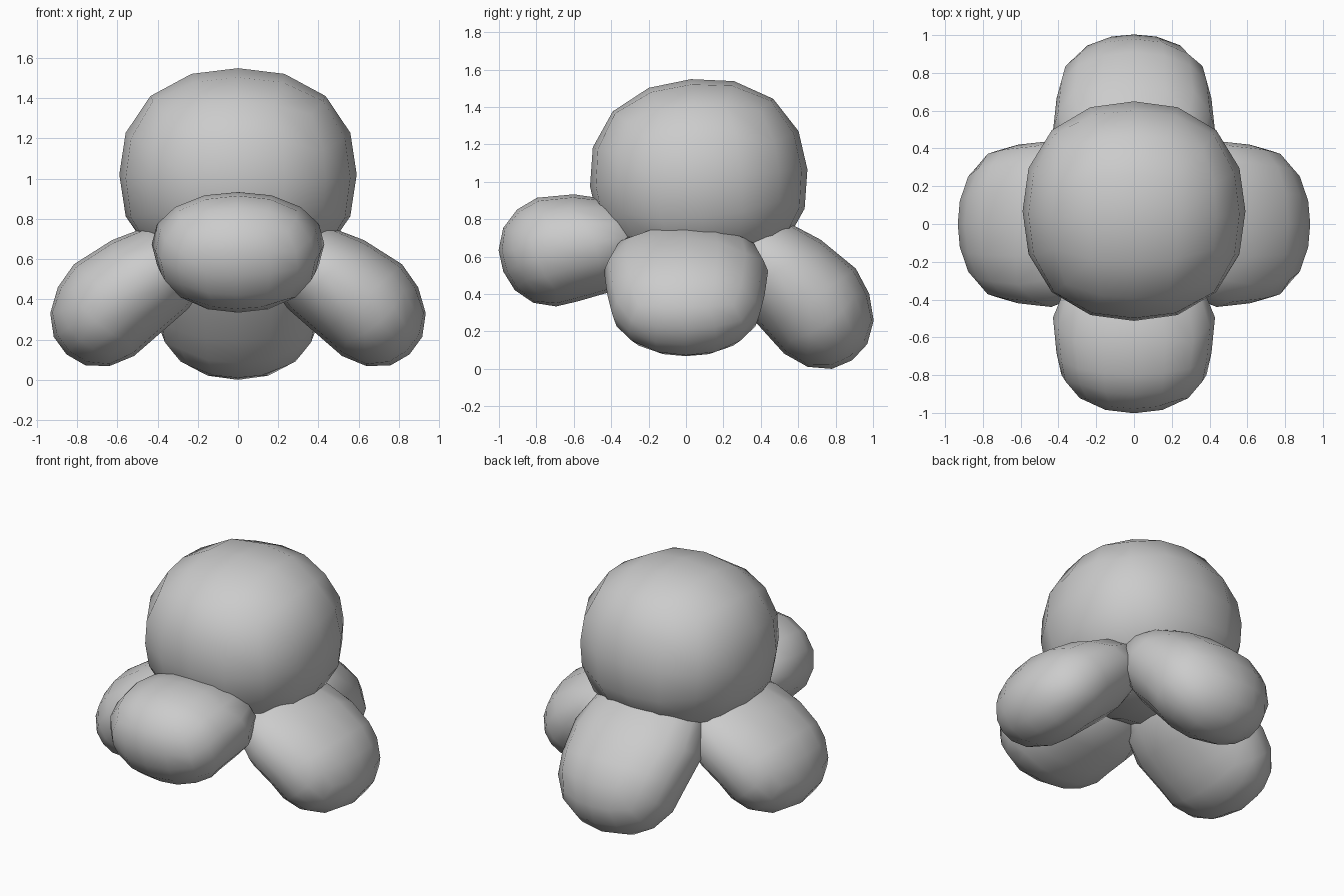
import bpy, bmesh
from math import radians, tan, pi
from mathutils import Matrix, Vector

if "Cube" in bpy.data.objects:
    bpy.data.objects.remove(bpy.data.objects["Cube"])


def rounded_block(name, loc, half, rot, power=2.15, stretch=1.0, shear=0.0, flare=0.0):
    """Low-poly blob from a 4x4 cube; the inner (-x) half may be stretched, sheared and widened."""
    bm = bmesh.new()
    bmesh.ops.create_cube(bm, size=2)
    bmesh.ops.subdivide_edges(bm, edges=bm.edges[:], cuts=3, use_grid_fill=True)
    for v in bm.verts:
        p = Vector([tan(c * pi / 4) for c in v.co])
        p /= sum(abs(c) ** power for c in p) ** (1 / power)
        inner = max(0.0, -p.x)
        p = Vector((p.x * half[0], p.y * half[1] * (1 + flare * inner), p.z * half[2]))
        if p.x < 0:
            p.x *= stretch
            p.z += shear * p.x
        v.co = p
    bm.transform(Matrix.Translation(loc) @ rot)
    bmesh.ops.recalc_face_normals(bm, faces=bm.faces[:])
    for f in bm.faces:
        f.smooth = True
    mesh = bpy.data.meshes.new(name)
    bm.to_mesh(mesh)
    bm.free()
    ob = bpy.data.objects.new(name, mesh)
    bpy.context.collection.objects.link(ob)
    return ob


# Big round body, tipped slightly
rounded_block("body", (0, 0.068, 1.02), (0.59, 0.583, 0.53),
              Matrix.Rotation(radians(4.5), 4, 'X'), power=2.28)

# Four lobes: name, yaw, pitch, distance out, height, (length, width, thickness)
lobes = [
    ("front_lobe", -90, 22, 0.685, 0.638, (0.315, 0.41, 0.298)),
    ("right_lobe", 0, 48, 0.613, 0.392, (0.358, 0.42, 0.272)),
    ("back_lobe", 90, 55, 0.665, 0.365, (0.39, 0.41, 0.297)),
    ("left_lobe", 180, 48, 0.613, 0.392, (0.358, 0.42, 0.272)),
]
for name, yaw, pitch, dist, height, half in lobes:
    turn = Matrix.Rotation(radians(yaw), 4, 'Z')
    loc = turn @ Vector((dist, 0, height))
    rounded_block(name, loc, half, turn @ Matrix.Rotation(radians(pitch), 4, 'Y'),
                  stretch=1.55, shear=0.2, flare=0.3)
